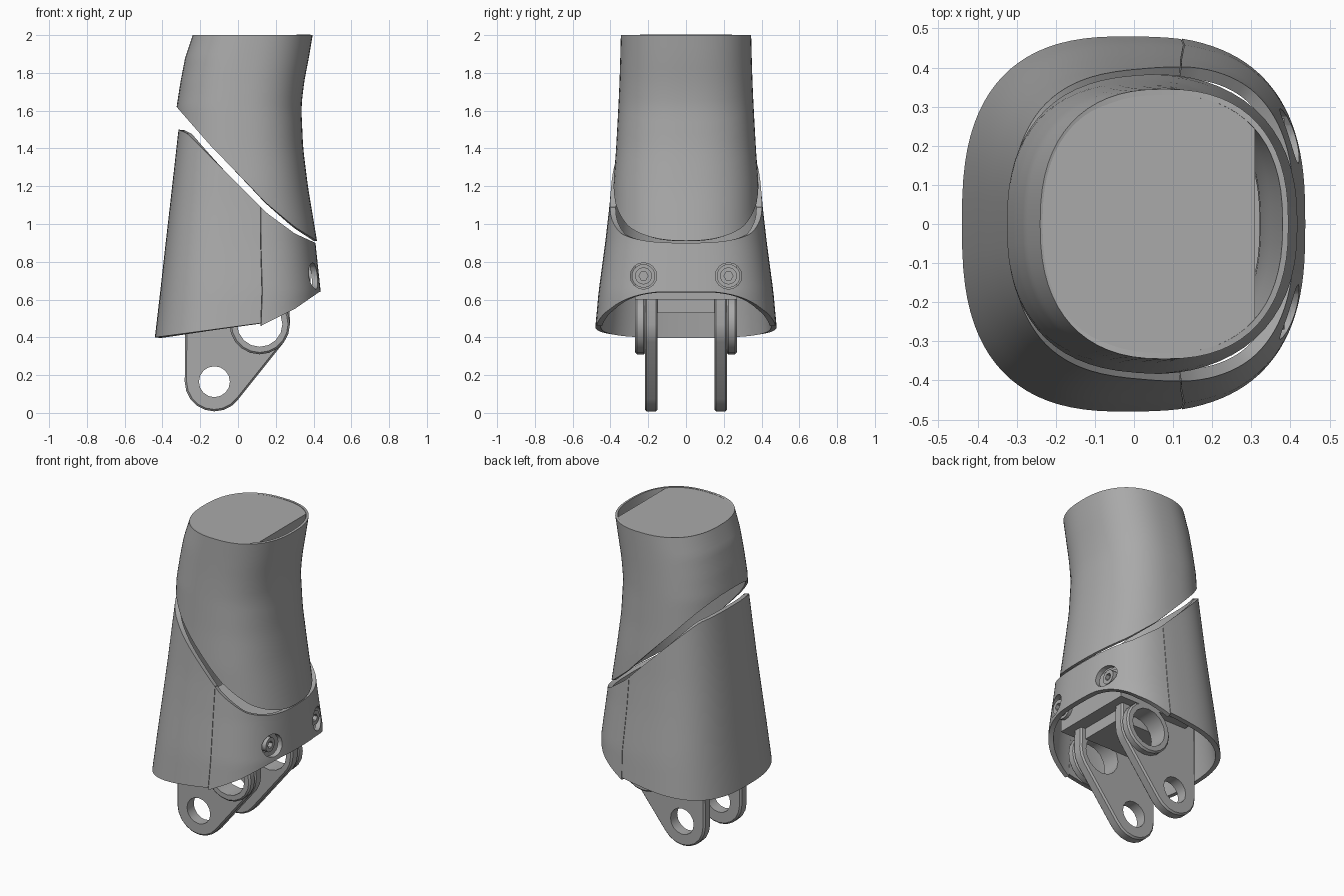
import bpy, bmesh, math
from mathutils import Vector, Matrix, geometry

if "Cube" in bpy.data.objects:
    bpy.data.objects.remove(bpy.data.objects["Cube"], do_unlink=True)

grey = bpy.data.materials.new("plain grey")
grey.use_nodes = True
COLOUR = (0.4, 0.4, 0.4, 1)
grey.diffuse_color = COLOUR
grey.node_tree.nodes["Principled BSDF"].inputs["Base Color"].default_value = COLOUR


def make(name, bm):
    mesh = bpy.data.meshes.new(name)
    bm.to_mesh(mesh)
    bm.free()
    mesh.materials.append(grey)
    ob = bpy.data.objects.new(name, mesh)
    bpy.context.collection.objects.link(ob)
    return ob


def finish(ob, angle=30):
    # bake the modifiers, then smooth all but the sharp edges
    bpy.ops.object.select_all(action='DESELECT')
    ob.select_set(True)
    bpy.context.view_layer.objects.active = ob
    for m in list(ob.modifiers):
        bpy.ops.object.modifier_apply(modifier=m.name)
    bpy.ops.object.shade_smooth_by_angle(angle=math.radians(angle))


def cut(ob, cutter):
    m = ob.modifiers.new("cut", 'BOOLEAN')
    m.operation, m.solver, m.object = 'DIFFERENCE', 'EXACT', cutter
    bpy.context.view_layer.objects.active = ob
    bpy.ops.object.modifier_apply(modifier=m.name)
    bpy.data.objects.remove(cutter, do_unlink=True)


def cylinder(name, centre, radius, depth, axis, sides=16):
    bm = bmesh.new()
    turn = Vector((0, 0, 1)).rotation_difference(Vector(axis)).to_matrix().to_4x4()
    bmesh.ops.create_cone(bm, cap_ends=True, segments=sides, radius1=radius,
                          radius2=radius, depth=depth,
                          matrix=Matrix.Translation(centre) @ turn)
    return make(name, bm)


def box(name, low, high):
    bm = bmesh.new()
    low, high = Vector(low), Vector(high)
    bmesh.ops.create_cube(bm, size=1, matrix=Matrix.Translation((low + high) / 2)
                          @ Matrix.Diagonal((*(high - low), 1)))
    return make(name, bm)


def lerp(rows, key):
    # piecewise linear lookup, rows sorted by their first value
    if key <= rows[0][0]:
        return rows[0][1:]
    for a, b in zip(rows, rows[1:]):
        if key <= b[0]:
            f = (key - a[0]) / (b[0] - a[0])
            return [p + (q - p) * f for p, q in zip(a[1:], b[1:])]
    return rows[-1][1:]


def section(rows, power, angle, z):
    # rounded cross-section; rows hold height, low x, high x, half width
    left, right, half = lerp(rows, z)
    c, s = math.cos(angle), math.sin(angle)
    e = 2 / power
    x = (left + right) / 2 + (right - left) / 2 * math.copysign(abs(c) ** e, c)
    return x, half * math.copysign(abs(s) ** e, s)


def shell(name, rows, power, bottom, top, start, end, thick, steps=48, levels=14):
    # tube or part of a tube between two slanted rims
    bm = bmesh.new()
    closed = end - start > 359
    count = steps if closed else steps + 1
    grid = []
    for i in range(count):
        angle = math.radians(start + (end - start) * i / steps)
        column = []
        for j in range(levels + 1):
            z = 1.0
            for _ in range(12):
                x, y = section(rows, power, angle, z)
                low, high = lerp(bottom, x)[0], lerp(top, x)[0]
                z = low + (high - low) * j / levels
            column.append(bm.verts.new((x, y, z)))
        grid.append(column)
    for i in range(steps):
        a, b = grid[i], grid[(i + 1) % count]
        for j in range(levels):
            bm.faces.new((a[j], b[j], b[j + 1], a[j + 1]))
    ob = make(name, bm)
    m = ob.modifiers.new("wall", 'SOLIDIFY')
    m.thickness, m.offset = thick, -1
    return ob


# Upper sleeve
SLEEVE = [(0.9, -0.38, 0.42, 0.395), (1.2, -0.345, 0.37, 0.385), (1.4, -0.335, 0.345, 0.37),
          (1.62, -0.325, 0.335, 0.358), (1.75, -0.305, 0.35, 0.352),
          (1.88, -0.28, 0.375, 0.348), (2.0, -0.24, 0.395, 0.345)]
SLEEVE_RIM = [(-0.325, 1.62), (-0.15, 1.42), (0.15, 1.11), (0.3, 0.985), (0.42, 0.91)]
finish(shell("upper_sleeve", SLEEVE, 2.4, SLEEVE_RIM, [(0, 2.0)], 0, 360, 0.015, 64, 18))

# Flat-topped core closing the sleeve, cut straight on one side
bm = bmesh.new()
rings = []
for z in (1.75, 1.88, 1.998):
    pts = [section(SLEEVE, 2.4, math.tau * i / 64, z) for i in range(64)]
    rings.append([bm.verts.new((min(x * 0.98, 0.31), y * 0.98, z)) for x, y in pts])
for a, b in zip(rings, rings[1:]):
    for i in range(64):
        k = (i + 1) % 64
        bm.faces.new((a[i], a[k], b[k], b[i]))
bm.faces.new(rings[0][::-1])
bm.faces.new(rings[-1])
finish(make("sleeve_core", bm))

# Lower cover in two pieces, with a seam on each side
COVER = [(0.4, -0.44, 0.44, 0.485), (0.64, -0.412, 0.438, 0.463), (0.9, -0.383, 0.41, 0.428),
         (1.1, -0.36, 0.395, 0.405), (1.5, -0.315, 0.37, 0.37)]
COVER_TOP = [(-0.315, 1.5), (-0.27, 1.48), (0.15, 1.06), (0.3, 0.95), (0.41, 0.9)]
finish(shell("rear_cover", COVER, 2.7, [(-0.44, 0.4), (0.12, 0.475)], COVER_TOP,
             80.3, 279.7, 0.03))
front = shell("front_cover", COVER, 2.7, [(0.11, 0.455), (0.3, 0.55), (0.43, 0.64)],
              COVER_TOP, -80, 80, 0.03)
bpy.context.view_layer.objects.active = front
bpy.ops.object.modifier_apply(modifier="wall")
for side in (-1, 1):
    cut(front, cylinder("hole_cutter", (0.4, side * 0.225, 0.725), 0.07, 0.3, (1, 0, 0)))
finish(front)

# Fork, bolts and bridge
LOWER, UPPER = Vector((-0.125, 0.165)), Vector((0.115, 0.47))
for side, label in ((-1, "right"), (1, "left")):
    outline = [Vector((-0.28, 0.65)), Vector((0.27, 0.65))]
    for centre, radius in ((LOWER, 0.157), (UPPER, 0.16)):
        outline += [centre + radius * Vector((math.cos(a), math.sin(a)))
                    for a in (math.tau * i / 20 for i in range(20))]
    hull = [outline[i] for i in geometry.convex_hull_2d(outline)]
    bm = bmesh.new()
    face = bm.faces.new([bm.verts.new((p.x, side * 0.15, p.y)) for p in hull])
    new = bmesh.ops.extrude_face_region(bm, geom=[face])["geom"]
    bmesh.ops.translate(bm, vec=(0, side * 0.068, 0),
                        verts=[v for v in new if isinstance(v, bmesh.types.BMVert)])
    bmesh.ops.recalc_face_normals(bm, faces=bm.faces)
    prong = make(label + "_prong", bm)
    boss = cylinder(label + "_boss", (UPPER.x, side * 0.242, UPPER.y), 0.16, 0.056, (0, 1, 0), 20)
    for part in (prong, boss):
        bevel = part.modifiers.new("bevel", 'BEVEL')
        bevel.width, bevel.segments, bevel.limit_method = 0.01, 1, 'ANGLE'
        bevel.angle_limit = math.radians(40)
        bpy.context.view_layer.objects.active = part
        bpy.ops.object.modifier_apply(modifier="bevel")
        cut(part, cylinder("hole_cutter", (UPPER.x, side * 0.2, UPPER.y), 0.12, 0.4, (0, 1, 0)))
    cut(prong, cylinder("hole_cutter", (LOWER.x, side * 0.2, LOWER.y), 0.082, 0.4, (0, 1, 0)))
    finish(prong, 25)
    finish(boss, 25)

    # Recessed bolt with a hexagonal socket
    y = side * 0.225
    finish(cylinder(label + "_washer", (0.335, y, 0.725), 0.062, 0.02, (1, 0, 0), 20))
    head = cylinder(label + "_bolt_head", (0.36, y, 0.725), 0.045, 0.05, (1, 0, 0), 20)
    cut(head, cylinder("socket_cutter", (0.385, y, 0.725), 0.024, 0.05, (1, 0, 0), 6))
    finish(head)

box("bracket_bridge", (-0.2, -0.15, 0.53), (0.24, 0.15, 0.6))
box("mounting_block", (-0.2, -0.27, 0.6), (0.325, 0.27, 0.82))
